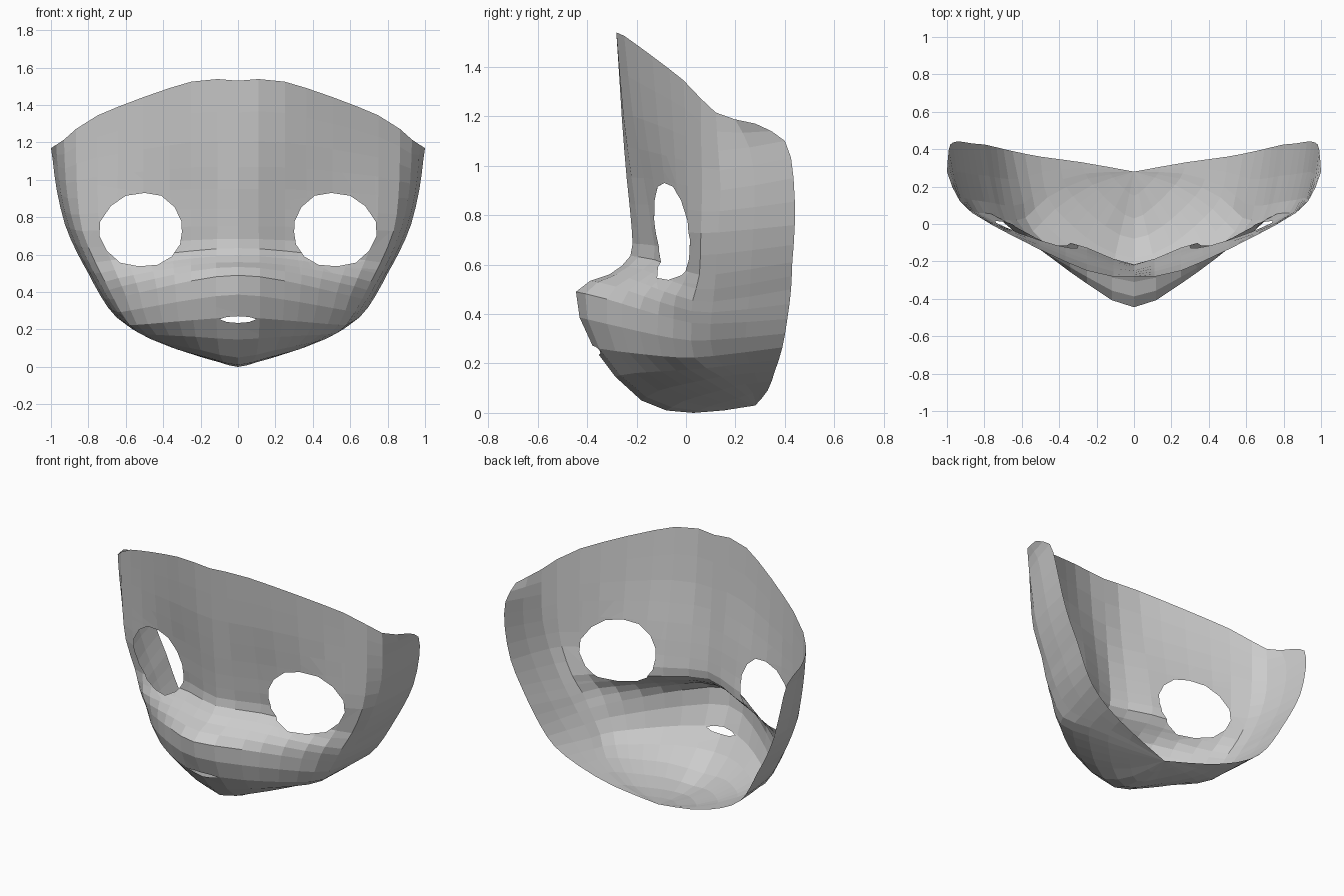
import bpy, bmesh
from mathutils import Vector

if "Cube" in bpy.data.objects:
    bpy.data.objects.remove(bpy.data.objects["Cube"])

# Lengthwise guide curves of the half shell, forehead to chin
CENTRE = [(0, -.28, 1.53), (0, -.26, 1.2), (0, -.24, .95), (0, -.22, .75), (0, -.225, .635),
          (0, -.31, .56), (0, -.445, .49), (0, -.375, .265), (0, -.18, .05), (0, .03, 0)]
INNER = [(.25, -.25, 1.525), (.25, -.215, 1.2), (.25, -.17, .95), (.25, -.14, .75), (.25, -.13, .62),
         (.25, -.23, .545), (.25, -.32, .46), (.24, -.285, .25), (.2, -.11, .09), (.1, .09, .025)]
CHEEK = [(.75, -.01, 1.345), (.75, 0, 1.12), (.75, .005, .92), (.74, .01, .73), (.68, .01, .57),
         (.64, -.04, .475), (.6, -.05, .38), (.54, -.04, .225), (.42, .08, .135), (.22, .21, .06)]
SIDE = [(.93, .12, 1.215), (.925, .13, 1.06), (.91, .14, .9), (.87, .13, .73), (.80, .12, .56),
        (.74, .11, .45), (.69, .1, .36), (.59, .11, .23), (.48, .2, .155), (.26, .27, .08)]
RIM = [(1, .28, 1.17), (.99, .4, 1.1), (.97, .435, .95), (.925, .44, .76), (.86, .43, .61),
       (.80, .425, .5), (.735, .41, .38), (.65, .39, .265), (.5, .36, .17), (.28, .33, .09)]
CHIN_END = Vector((0, .28, .03))

# Opening outlines in (x, z), counter-clockwise
EYE = [(.30, .72), (.31, .655), (.355, .59), (.43, .546), (.53, .538), (.63, .557), (.70, .62),
       (.74, .70), (.738, .775), (.68, .86), (.60, .915), (.5, .93), (.41, .915), (.34, .855), (.303, .78)]
MOUTH = [(-.1, .255), (-.06, .24), (0, .235), (.06, .24), (.1, .255), (.06, .267), (0, .271), (-.06, .267)]


def spline(a, b, c, d, t):
    return .5 * (2 * b + (c - a) * t + (2 * a - 5 * b + 4 * c - d) * t * t
                 + (3 * b - a - 3 * c + d) * t ** 3)


def resample(pts, steps, before=None):
    """Smooth curve through pts, with a given number of steps per span."""
    p = [before or 2 * pts[0] - pts[1]] + pts + [2 * pts[-1] - pts[-2]]
    out = []
    for i, n in enumerate(steps):
        out += [spline(*p[i:i + 4], k / n) for k in range(n)]
    return out + [pts[-1]]


def cut_opening(bm, outline):
    """Cut a convex opening straight through the shell along y."""
    lo_x, hi_x = min(p[0] for p in outline), max(p[0] for p in outline)
    lo_z, hi_z = min(p[1] for p in outline), max(p[1] for p in outline)
    faces = [f for f in bm.faces
             if max(v.co.x for v in f.verts) > lo_x and min(v.co.x for v in f.verts) < hi_x
             and max(v.co.z for v in f.verts) > lo_z and min(v.co.z for v in f.verts) < hi_z]
    for (x0, z0), (x1, z1) in zip(outline, outline[1:] + outline[:1]):
        point, outward = Vector((x0, 0, z0)), Vector((z1 - z0, 0, x0 - x1)).normalized()
        geom = set(faces)
        for f in faces:
            geom.update(f.edges, f.verts)
        cut = bmesh.ops.bisect_plane(bm, geom=list(geom), dist=1e-5, plane_co=point, plane_no=outward)
        near = {g for g in cut['geom'] if isinstance(g, bmesh.types.BMFace)} | {f for f in faces if f.is_valid}
        faces = [f for f in near if (f.calc_center_median() - point).dot(outward) < 0]
    bmesh.ops.delete(bm, geom=faces, context='FACES')


# Loft the half shell across the guide curves
guides = [resample([Vector(p) for p in g] + [CHIN_END], [2] * 10)
          for g in (CENTRE, INNER, CHEEK, SIDE, RIM)]
rows = []
for row in zip(*guides):
    mirrored = Vector((-row[1].x, row[1].y, row[1].z))
    half = resample(list(row), [2, 4, 2, 2], mirrored)
    rows.append([Vector((-p.x, p.y, p.z)) for p in half[:0:-1]] + half)

bm = bmesh.new()
grid = [[bm.verts.new(p) for p in r] for r in rows]
for top, low in zip(grid, grid[1:]):
    for i in range(len(top) - 1):
        bm.faces.new((top[i], low[i], low[i + 1], top[i + 1]))
bmesh.ops.remove_doubles(bm, verts=bm.verts[:], dist=1e-4)

# Eye and mouth openings
cut_opening(bm, EYE)
cut_opening(bm, [(-x, z) for x, z in reversed(EYE)])
cut_opening(bm, MOUTH)

mesh = bpy.data.meshes.new("mask_shell")
bm.to_mesh(mesh)
bm.free()
shell = bpy.data.objects.new("mask_shell", mesh)
bpy.context.collection.objects.link(shell)
grey = bpy.data.materials.new("plain_grey")
grey.diffuse_color = (.6, .6, .6, 1)
grey.use_nodes = True
grey.node_tree.nodes["Principled BSDF"].inputs["Base Color"].default_value = grey.diffuse_color
mesh.materials.append(grey)
